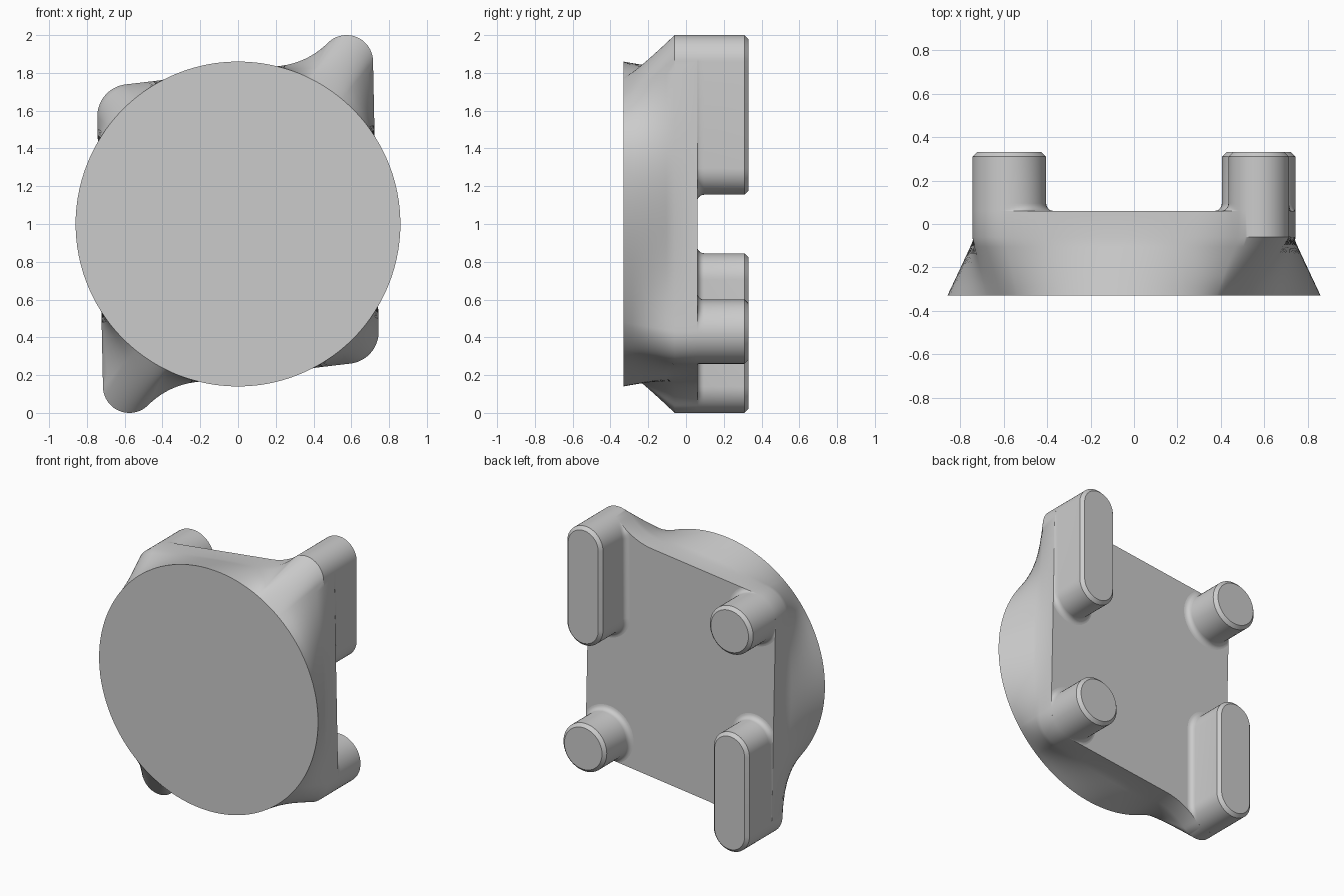
import bpy, bmesh, math

if "Cube" in bpy.data.objects:
    bpy.data.objects.remove(bpy.data.objects["Cube"])

CZ = 1.0                                   # height of the centre axis
PEG_X, SLOT_R, ROUND_R = 0.575, 0.14, 0.17
SLOT_LOW, SLOT_HIGH, ROUND_V = 0.295, 0.86, 0.57
FRONT, RIM, BACK, TIP = -0.33, -0.06, 0.06, 0.332

gray = bpy.data.materials.new("light gray")
gray.diffuse_color = (0.6, 0.6, 0.6, 1)
gray.use_nodes = True
gray.node_tree.nodes["Principled BSDF"].inputs["Base Color"].default_value = gray.diffuse_color


def arc(cx, cv, r, a0, a1, n):
    return [(cx + r * math.cos(math.radians(a0 + (a1 - a0) * i / n)),
             cv + r * math.sin(math.radians(a0 + (a1 - a0) * i / n))) for i in range(n + 1)]


def line(p, q, n):
    """Inner points of a straight edge."""
    return [(p[0] + (q[0] - p[0]) * i / n, p[1] + (q[1] - p[1]) * i / n) for i in range(1, n)]


def loft(name, rings):
    """Skin a list of rings, each a list of (x, y, v), and cap both ends."""
    bm = bmesh.new()
    vs = [[bm.verts.new((x, y, v + CZ)) for x, y, v in ring] for ring in rings]
    n = len(vs[0])
    for a, b in zip(vs, vs[1:]):
        for i in range(n):
            bm.faces.new((a[i], a[(i + 1) % n], b[(i + 1) % n], b[i]))
    bm.faces.new(vs[0])
    bm.faces.new(vs[-1])
    bmesh.ops.remove_doubles(bm, verts=bm.verts, dist=1e-5)
    bmesh.ops.recalc_face_normals(bm, faces=bm.faces)
    me = bpy.data.meshes.new(name)
    bm.to_mesh(me)
    bm.free()
    me.materials.append(gray)
    ob = bpy.data.objects.new(name, me)
    bpy.context.collection.objects.link(ob)
    bpy.ops.object.select_all(action='DESELECT')
    ob.select_set(True)
    bpy.context.view_layer.objects.active = ob
    bpy.ops.object.shade_smooth_by_angle(angle=math.radians(30))
    return ob


# Plate outline: half of it, then the same half turned by 180 degrees
slot_arc = arc(PEG_X, SLOT_HIGH, SLOT_R, 1.2, 135, 28)
fillet = arc(0.174, 1.261, 0.427, 315, 276.7, 16)[1:]
round_arc = arc(-PEG_X, ROUND_V, ROUND_R, 96.7, 181.2, 20)
half = slot_arc + fillet + line(fillet[-1], round_arc[0], 24) + round_arc
turned_start = (-slot_arc[0][0], -slot_arc[0][1])
half += line(round_arc[-1], turned_start, 32)
outline = half + [(-x, -v) for x, v in half]

# Body: round front disc blending into the four-cornered plate
rings = []
STEPS = 6
for s in range(STEPS + 1):
    t = s / STEPS
    ring = []
    for x, v in outline:
        k = 0.86 / math.hypot(x, v)
        f = k + (1 - k) * t
        ring.append((x * f, FRONT + (RIM - FRONT) * t, v * f))
    rings.append(ring)
rings.append([(x, BACK, v) for x, v in outline])
loft("body", rings)


def inside(px, pv):
    hit = False
    for (x0, v0), (x1, v1) in zip(outline, outline[1:] + outline[:1]):
        if (v0 > pv) != (v1 > pv) and px < x0 + (pv - v0) * (x1 - x0) / (v1 - v0):
            hit = not hit
    return hit


def room(x, v, dx, dv, limit):
    """Largest outward offset that stays on the plate."""
    if inside(x + dx * limit, v + dv * limit):
        return limit
    lo, hi = 0.0, limit
    for _ in range(10):
        mid = (lo + hi) / 2
        if inside(x + dx * mid, v + dv * mid):
            lo = mid
        else:
            hi = mid
    return lo


def peg(name, cx, low, high, r):
    """Straight peg with a small base fillet and a chamfered tip."""
    prof = []
    for i in range(48):
        a = 2 * math.pi * i / 48
        for c in ([high, low] if i == 24 else [low, high] if i == 0 else [high if i < 24 else low]):
            dx, dv = math.cos(a), math.sin(a)
            x, v = cx + r * dx, c + r * dv
            prof.append((x, v, dx, dv, room(x, v, dx, dv, 0.035)))
    steps = []
    for i in range(6):                     # base fillet
        a = math.pi / 2 * i / 5
        steps.append((BACK + 0.035 * (1 - math.cos(a)), 1 - math.sin(a), 0))
    steps += [(TIP - 0.022, 0, 0), (TIP, 0, -0.022)]
    steps.sort(key=lambda s: s[0])
    loft(name, [[(x + dx * (m * f + o), y, v + dv * (m * f + o))
                 for x, v, dx, dv, m in prof] for y, f, o in steps])


# Two long pegs and two round pegs, turned about the centre axis
peg("long_peg_right", PEG_X, SLOT_LOW, SLOT_HIGH, SLOT_R)
peg("long_peg_left", -PEG_X, -SLOT_HIGH, -SLOT_LOW, SLOT_R)
peg("round_peg_left", -PEG_X, ROUND_V, ROUND_V, ROUND_R)
peg("round_peg_right", PEG_X, -ROUND_V, -ROUND_V, ROUND_R)
